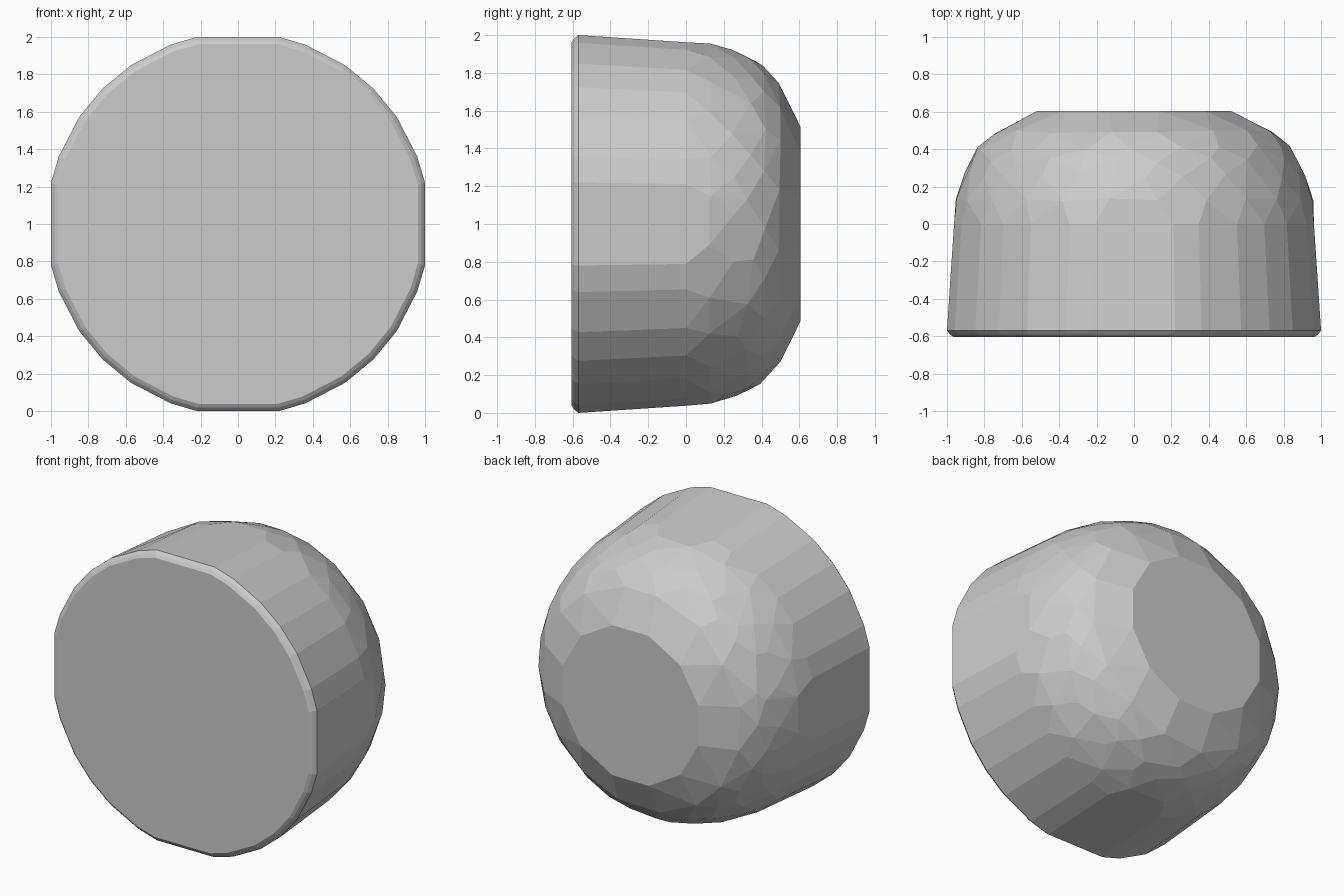
import bpy, bmesh, random
from math import sin, cos, pi, radians

if "Cube" in bpy.data.objects:
    bpy.data.objects.remove(bpy.data.objects["Cube"])

random.seed(4)
bm = bmesh.new()


def ring(y, r, angles, jitter=0.0):
    """Ring of points around the front-back axis; jitter slides them over the dome."""
    for a in angles:
        a += random.uniform(-jitter, jitter)
        dy = random.uniform(-jitter, jitter) * 0.25
        k = r - dy * 0.6
        bm.verts.new((k * cos(a), y + dy, 1 + k * sin(a)))


def even(n, offset=0.5):
    return [2 * pi * (i + offset) / n for i in range(n)]


# rim outline: seven corners per quadrant, leaving four wide flats
quadrant = [12.4, 20.6, 34, 45, 56, 69.4, 77.6]
rim = [radians(q * 90 + a) for q in range(4) for a in quadrant]

# front face, small bevel and tapering wall
for y, r in ((-0.605, 0.985), (-0.592, 1.005), (-0.57, 1.024)):
    ring(y, r, rim)
ring(0.0, 0.985, rim)
ring(0.13, 0.962, even(24), 0.03)

# irregularly faceted dome
ring(0.26, 0.915, even(24, 0), 0.07)
ring(0.34, 0.882, even(20), 0.07)
ring(0.405, 0.84, even(20, 0), 0.07)
ring(0.49, 0.755, even(16), 0.05)

# flat back
ring(0.605, 0.535, even(12))

hull = bmesh.ops.convex_hull(bm, input=bm.verts)
loose = [v for v in bm.verts if not v.link_faces]
bmesh.ops.delete(bm, geom=loose, context='VERTS')
bmesh.ops.dissolve_limit(bm, angle_limit=radians(4), verts=bm.verts, edges=bm.edges)
bmesh.ops.recalc_face_normals(bm, faces=bm.faces)

mesh = bpy.data.meshes.new("faceted_dome")
bm.to_mesh(mesh)
bm.free()
obj = bpy.data.objects.new("faceted_dome", mesh)
bpy.context.collection.objects.link(obj)
